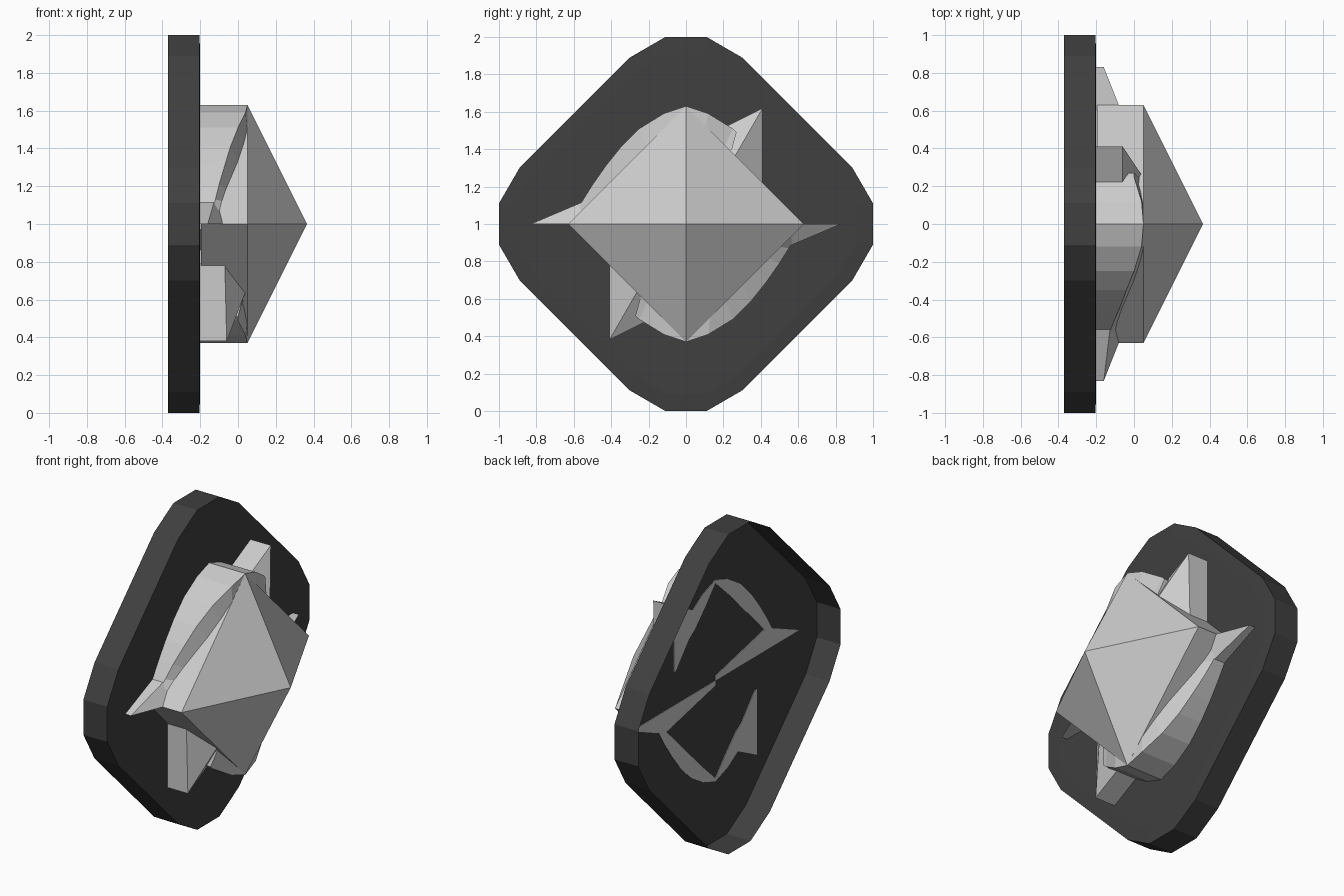
import bpy, bmesh

if "Cube" in bpy.data.objects:
    bpy.data.objects.remove(bpy.data.objects["Cube"])

BASE = -0.203   # underside of the pale pieces, just behind the plate's front sheet


def make(name, verts, faces, mat=None):
    me = bpy.data.meshes.new(name)
    me.from_pydata(verts, [], faces)
    bm = bmesh.new()
    bm.from_mesh(me)
    bmesh.ops.remove_doubles(bm, verts=bm.verts, dist=0.0005)
    bmesh.ops.recalc_face_normals(bm, faces=bm.faces)
    bm.to_mesh(me)
    bm.free()
    ob = bpy.data.objects.new(name, me)
    bpy.context.collection.objects.link(ob)
    if mat:
        me.materials.append(mat)
    return ob


def slab(name, outer, inner):
    """Strip between an outer and inner (y, z, top) line, made twice by a half turn about x."""
    for s, side in ((1, "upper"), (-1, "lower")):
        verts, faces = [], []
        for o, i in zip(outer, inner):
            for x, p in ((BASE, o), (o[2], o), (i[2], i), (BASE, i)):
                verts.append((x, s * p[0], 1 + s * p[1]))
        n = len(outer)
        for a in range(n - 1):
            for k in range(4):
                j = (k + 1) % 4
                faces.append((4 * a + k, 4 * a + j, 4 * a + 4 + j, 4 * a + 4 + k))
        faces += [(3, 2, 1, 0), tuple(range(4 * n - 4, 4 * n))]
        make(f"{name}_{side}", verts, faces)


dark = bpy.data.materials.new("dark_grey")
dark.diffuse_color = (0.05, 0.05, 0.05, 1)
dark.use_nodes = True
dark.node_tree.nodes["Principled BSDF"].inputs["Base Color"].default_value = dark.diffuse_color

# Backing plate: rounded diamond, open at the back
outline = []
corner = [(-0.30, 0.89), (-0.11, 1.0), (0.11, 1.0), (0.30, 0.89)]
for _ in range(4):
    outline += corner
    corner = [(z, -y) for y, z in corner]
n = len(outline)
rings = [(-0.37, 1), (-0.205, 1), (-0.2, 0.91)]
verts = [(x, y * k, 1 + z * k) for x, k in rings for y, z in outline]
faces = [(r * n + i, r * n + (i + 1) % n, (r + 1) * n + (i + 1) % n, (r + 1) * n + i)
         for r in range(2) for i in range(n)]
faces.append(tuple(range(2 * n, 3 * n)))
plate = make("backing_plate", verts, faces, dark)
# keep front outward on this open shell
if plate.data.polygons[-1].normal.x < 0:
    plate.data.flip_normals()

# Central pyramid on a diamond block
R = 0.63
diamond = [(R, 0), (0, R), (-R, 0), (0, -R)]
verts = [(x, y, 1 + z) for x in (-0.195, 0.05) for y, z in diamond] + [(0.365, 0, 1)]
faces = [(3, 2, 1, 0)]
for i in range(4):
    j = (i + 1) % 4
    faces += [(i, j, 4 + j, 4 + i), (4 + i, 4 + j, 8)]
make("pyramid", verts, faces)

# Long curved shoulders
slab("long_shoulder",
     [(0, .63, .05), (-.12, .59, .04), (-.25, .51, 0), (-.35, .41, -.04),
      (-.43, .31, -.07), (-.5, .21, -.1), (-.55, .13, -.12), (-.63, 0, -.15)],
     [(0, .61, .05), (-.13, .49, .05), (-.21, .41, .03), (-.3, .32, 0),
      (-.37, .25, -.03), (-.44, .18, -.06), (-.5, .12, -.08), (-.61, 0, -.1)])

# Short curved shoulders
slab("short_shoulder",
     [(0, .63, .05), (.12, .59, .04), (.25, .51, 0), (.27, .49, 0)],
     [(0, .61, .05), (.1, .5, .05), (.2, .4, .03), (.24, .38, .03)])

# Diagonal corner spikes
slab("corner_spike",
     [(.21, .52, -.06), (.41, .62, -.06), (.41, .21, -.07)],
     [(.2, .4, .03), (.26, .36, .04), (.39, .21, -.06)])

# Side spikes tapering to a point
slab("side_spike",
     [(-.5, .14, -.12), (-.83, 0, -.16)],
     [(0, .03, .17), (0, 0, .17)])
